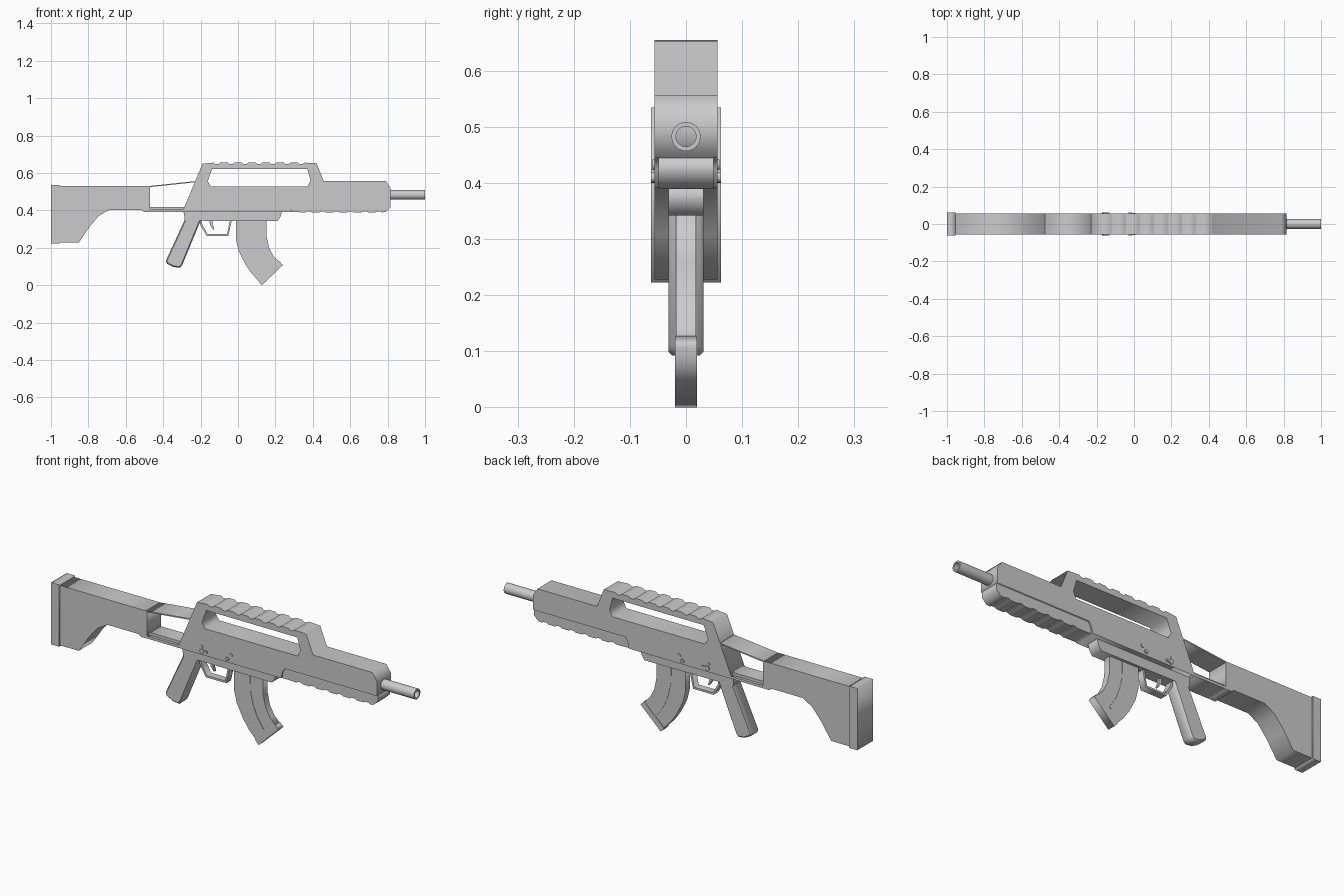
import bpy, bmesh, math
from mathutils import Matrix

if "Cube" in bpy.data.objects:
    bpy.data.objects.remove(bpy.data.objects["Cube"])


def solid(name, loops, half, matrix=None, bevel=0.0):
    """Fill an outline (further loops are holes) and extrude it +-half; default plane is XZ."""
    cu = bpy.data.curves.new(name, 'CURVE')
    cu.dimensions = '2D'
    cu.fill_mode = 'BOTH'
    cu.extrude = half
    for pts in loops:
        sp = cu.splines.new('POLY')
        sp.points.add(len(pts) - 1)
        for p, (u, v) in zip(sp.points, pts):
            p.co = (u, v, 0, 1)
        sp.use_cyclic_u = True
    tmp = bpy.data.objects.new(name + "_curve", cu)
    bpy.context.collection.objects.link(tmp)
    bpy.context.view_layer.update()
    me = bpy.data.meshes.new_from_object(tmp.evaluated_get(bpy.context.evaluated_depsgraph_get()))
    bpy.data.objects.remove(tmp)
    bm = bmesh.new()
    bm.from_mesh(me)
    bmesh.ops.remove_doubles(bm, verts=bm.verts, dist=1e-5)
    bmesh.ops.dissolve_limit(bm, angle_limit=0.01, verts=bm.verts, edges=bm.edges)
    bmesh.ops.transform(bm, matrix=matrix or Matrix.Rotation(math.pi / 2, 4, 'X'), verts=bm.verts)
    bmesh.ops.recalc_face_normals(bm, faces=bm.faces)
    bm.to_mesh(me)
    bm.free()
    me.name = name
    ob = bpy.data.objects.new(name, me)
    bpy.context.collection.objects.link(ob)
    if bevel:
        m = ob.modifiers.new("bevel", 'BEVEL')
        m.width, m.segments, m.limit_method = bevel, 1, 'ANGLE'
        m.angle_limit = math.radians(60)
    return ob


def circle(r, n, cx=0.0, cz=0.0):
    return [(cx + r * math.cos(2 * math.pi * i / n), cz + r * math.sin(2 * math.pi * i / n))
            for i in range(n)]


def teeth(x0, pitch, count, gap, z, depth):
    """Run of shallow notches along an edge."""
    pts = []
    for i in range(count):
        x = x0 + i * pitch
        pts += [(x, z), (x + gap * 0.25, z + depth), (x + gap * 0.75, z + depth), (x + gap, z)]
    return pts


def band(path, w):
    """Strip of width w around an open path."""
    left, right = [], []
    for i, (x, z) in enumerate(path):
        a, b = path[max(i - 1, 0)], path[min(i + 1, len(path) - 1)]
        dx, dz = b[0] - a[0], b[1] - a[1]
        d = math.hypot(dx, dz)
        left.append((x - dz / d * w / 2, z + dx / d * w / 2))
        right.append((x + dz / d * w / 2, z - dx / d * w / 2))
    return left + right[::-1]


# Main body with carry handle opening and notched top
top = [(-0.19, 0.649)] + teeth(-0.13, 0.075, 7, 0.035, 0.655, -0.008) + [(0.42, 0.652)]
body = [(-0.297, 0.392)] + top + [(0.458, 0.557), (0.79, 0.557), (0.815, 0.52), (0.815, 0.445),
                                  (0.30, 0.445), (0.287, 0.425), (0.28, 0.392)]
window = [(-0.162, 0.555), (-0.138, 0.622), (0.37, 0.622), (0.388, 0.56), (0.372, 0.528), (-0.145, 0.528)]
solid("body", [body, window], 0.056)

# Recessed lower forend with grooved underside
forend = [(0.283, 0.447), (0.283, 0.391)] + teeth(0.36, 0.075, 6, 0.035, 0.389, 0.006) + \
         [(0.79, 0.391), (0.815, 0.415), (0.815, 0.447)]
solid("lower_forend", [forend], 0.049)

# Hollow barrel along X
to_x = Matrix(((0, 0, 1, 0.9), (1, 0, 0, 0), (0, 1, 0, 0.483), (0, 0, 0, 1)))
barrel = solid("barrel", [circle(0.026, 24), circle(0.018, 24)], 0.1, to_x)

# Stock
solid("stock", [[(-0.96, 0.53), (-0.96, 0.228), (-0.85, 0.228), (-0.795, 0.31), (-0.745, 0.37),
                 (-0.69, 0.402), (-0.515, 0.402), (-0.505, 0.392), (-0.47, 0.392), (-0.47, 0.53)]], 0.056)
solid("butt_plate", [[(-1, 0.535), (-1, 0.223), (-0.955, 0.223), (-0.955, 0.535)]], 0.062)
solid("stock_top_strip", [[(-0.475, 0.53), (-0.475, 0.524), (-0.40, 0.532), (-0.22, 0.551),
                           (-0.22, 0.557), (-0.40, 0.538)]], 0.056)
solid("stock_lower_strut", [[(-0.475, 0.405), (-0.475, 0.392), (-0.28, 0.392), (-0.28, 0.405)]], 0.056)
solid("stock_strut_rib", [[(-0.475, 0.419), (-0.475, 0.40), (-0.27, 0.40), (-0.27, 0.419)]], 0.042)

# Lower receiver and grip
solid("lower_receiver", [[(-0.29, 0.395), (-0.285, 0.345), (0.21, 0.342), (0.225, 0.362),
                          (0.235, 0.395)]], 0.031)
solid("grip", [[(-0.293, 0.395), (-0.28, 0.36), (-0.386, 0.13), (-0.38, 0.115), (-0.345, 0.097),
                (-0.31, 0.093), (-0.298, 0.108), (-0.20, 0.345), (-0.20, 0.395)]], 0.031, bevel=0.006)

# Trigger and guard
solid("trigger_guard", [band([(-0.202, 0.35), (-0.195, 0.32), (-0.165, 0.268), (-0.055, 0.268),
                              (-0.038, 0.35)], 0.011)], 0.018)
solid("trigger", [[(-0.155, 0.35), (-0.148, 0.32), (-0.132, 0.297), (-0.126, 0.298), (-0.136, 0.325),
                   (-0.136, 0.35)]], 0.007)

# Curved magazine with base plate and side ribs
solid("magazine", [[(-0.01, 0.35), (-0.01, 0.24), (0.005, 0.18), (0.04, 0.11), (0.075, 0.06), (0.116, 0.018),
                    (0.222, 0.122), (0.19, 0.155), (0.166, 0.20), (0.153, 0.26), (0.152, 0.35)]], 0.0175)
solid("magazine_base", [[(0.108, 0.022), (0.128, 0.0), (0.24, 0.107), (0.222, 0.127)]], 0.0195)
solid("magazine_rib", [band([(0.075, 0.345), (0.077, 0.26), (0.09, 0.20), (0.113, 0.14), (0.15, 0.085)],
                            0.012)], 0.0195)

# Pins and selector lever running through both sides
for i, (x, z, r, h) in enumerate([(-0.16, 0.412, 0.012, 0.062), (-0.02, 0.41, 0.009, 0.062),
                                  (0.0, 0.433, 0.009, 0.060), (-0.165, 0.433, 0.008, 0.060)]):
    solid(f"pin_{i + 1}", [circle(r, 12, x, z)], h)
solid("selector_lever", [[(-0.16, 0.419), (-0.16, 0.405), (-0.132, 0.407), (-0.132, 0.417)]], 0.061)

# Smooth only the round barrel
bpy.context.view_layer.objects.active = barrel
barrel.select_set(True)
bpy.ops.object.shade_smooth_by_angle()
